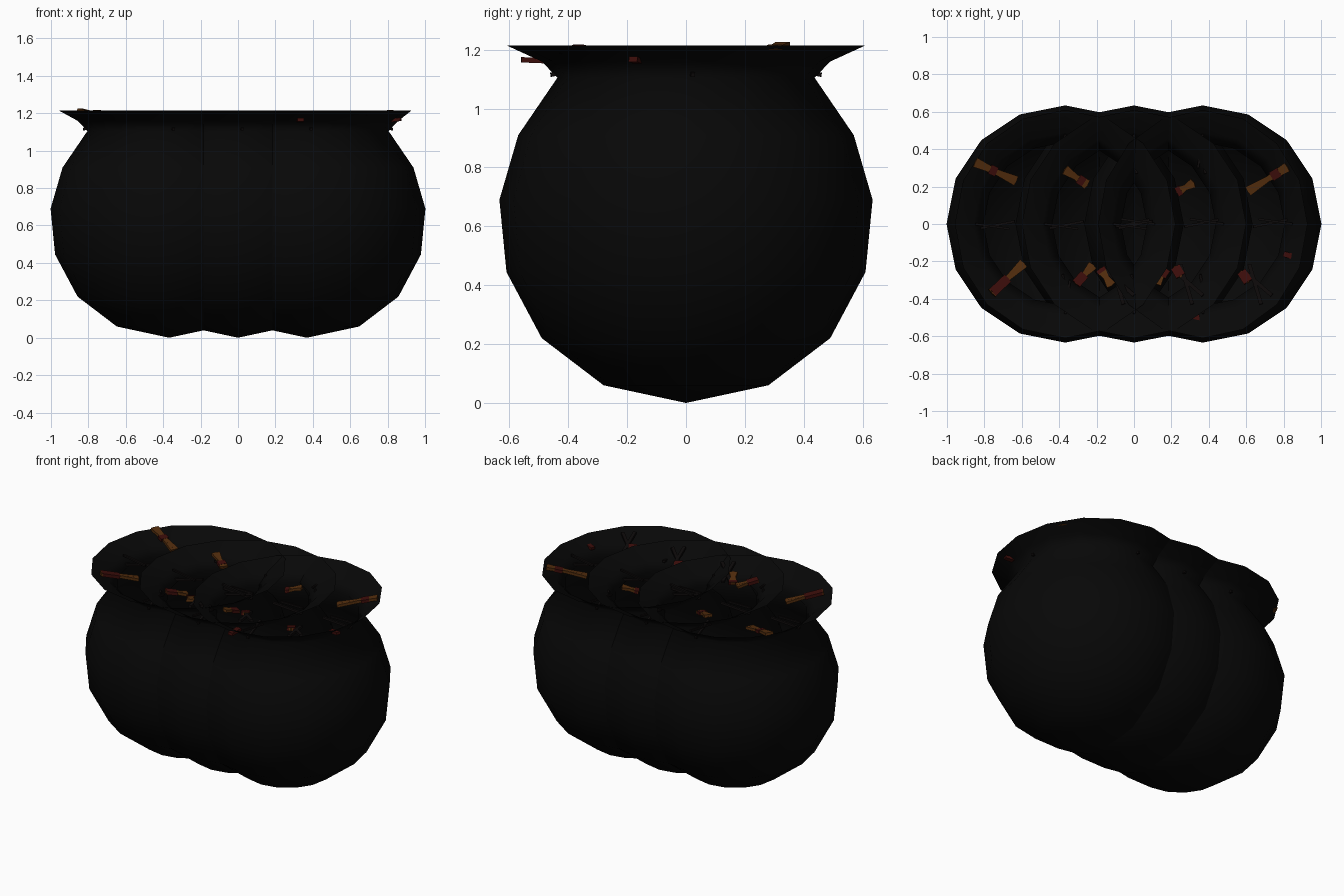
import bpy, bmesh, math
from mathutils import Matrix, Vector

if "Cube" in bpy.data.objects:
    bpy.data.objects.remove(bpy.data.objects["Cube"])


def material(name, rgb):
    m = bpy.data.materials.new(name)
    m.diffuse_color = (*rgb, 1)
    m.use_nodes = True
    m.node_tree.nodes["Principled BSDF"].inputs["Base Color"].default_value = m.diffuse_color
    return m


BLACK = material("soot black", (0.0022, 0.0022, 0.0022))
CHAR = material("charred wood", (0.004, 0.003, 0.003))
ORANGE = material("ember orange", (0.085, 0.026, 0.004))
RED = material("ember red", (0.045, 0.004, 0.003))

# pot profile: radius, height
PROFILE = [(0.28, 0.06), (0.49, 0.22), (0.61, 0.445), (0.634, 0.69),
           (0.57, 0.91), (0.437, 1.105), (0.49, 1.16), (0.61, 1.215)]
SIDES = 16


def link(name, bm, mats):
    me = bpy.data.meshes.new(name)
    bm.to_mesh(me)
    bm.free()
    for m in mats:
        me.materials.append(m)
    ob = bpy.data.objects.new(name, me)
    bpy.context.collection.objects.link(ob)
    return ob


def pot(name, cx, rim_x):
    """Open round pot with a narrow neck and a flared rim."""
    bm = bmesh.new()
    rings = []
    for k, (r, z) in enumerate(PROFILE):
        rx = rim_x if k == len(PROFILE) - 1 else r
        rings.append([bm.verts.new((cx + rx * math.cos(i * math.tau / SIDES),
                                    r * math.sin(i * math.tau / SIDES), z))
                      for i in range(SIDES)])
    base = bm.verts.new((cx, 0, 0))
    for i in range(SIDES):
        j = (i + 1) % SIDES
        bm.faces.new((base, rings[0][j], rings[0][i]))
        for a, b in zip(rings, rings[1:]):
            bm.faces.new((a[i], a[j], b[j], b[i]))
    for f in bm.faces:
        f.smooth = True
    return link(name, bm, [BLACK])


def bar(bm, a, b, width, height, mat):
    """Thin box running from a to b."""
    a, b = Vector(a), Vector(b)
    d = b - a
    rot = d.to_track_quat('X', 'Z').to_matrix().to_4x4()
    mtx = Matrix.Translation((a + b) / 2) @ rot @ Matrix.Diagonal((d.length, width, height, 1))
    vs = bmesh.ops.create_cube(bm, size=1, matrix=mtx)["verts"]
    for f in {f for v in vs for f in v.link_faces}:
        f.material_index = mat


def polar(cx, r, deg, z):
    t = math.radians(deg)
    return (cx + r * math.cos(t), r * math.sin(t), z)


def char_twigs(name, cx):
    """Plain charred twigs around the neck."""
    bm = bmesh.new()
    for deg in range(0, 360, 90):
        bar(bm, polar(cx, 0.27, deg - 3, 1.15), polar(cx, 0.46, deg + 3, 1.115), 0.014, 0.014, 0)
        bar(bm, polar(cx, 0.30, deg + 5, 1.15), polar(cx, 0.48, deg, 1.165), 0.012, 0.012, 0)
    # burnt pair in the front right corner
    for s in (-4, 4):
        bar(bm, polar(cx, 0.33, -45 - s, 1.16), polar(cx, 0.53, -50 + s, 1.195), 0.02, 0.016, 0)
    return link(name, bm, [CHAR])


def glowing_twigs(name, cx, pieces):
    """Crossed glowing twigs: inner end, outer end, red span along the length."""
    bm = bmesh.new()

    def at(p):
        r = math.hypot(p[0] - cx, p[1])
        return Vector((p[0], p[1], 1.162 + (r - 0.33) * 0.22))
    for x0, y0, x1, y1, r0, r1 in pieces:
        a, b = at((x0, y0)), at((x1, y1))
        side = Vector((a.y - b.y, b.x - a.x, 0)).normalized() * 0.012
        for s in (-1, 1):
            bar(bm, a - side * s, b + side * s, 0.03, 0.018, 0)
        bar(bm, a.lerp(b, r0), a.lerp(b, r1), 0.052, 0.021, 1)
    return link(name, bm, [ORANGE, RED])


POTS = {
    "left": (-0.368, 0.59, [(-0.63, 0.23, -0.85, 0.33, 0.48, 0.64),
                            (-0.59, -0.21, -0.76, -0.37, 0.5, 0.98),
                            (-0.12, -0.33, -0.18, -0.24, 0.8, 1.0)]),
    "middle": (0.0, 0.60, [(-0.25, 0.21, -0.37, 0.29, 0.15, 0.4),
                           (-0.22, -0.22, -0.31, -0.32, 0.5, 1.0),
                           (0.23, 0.17, 0.32, 0.22, 0.0, 0.25),
                           (0.22, -0.23, 0.25, -0.28, 0.0, 0.98)]),
    "right": (0.368, 0.56, [(0.61, 0.175, 0.82, 0.305, 0.6, 0.8),
                            (0.17, -0.24, 0.12, -0.32, 0.0, 0.5),
                            (0.575, -0.255, 0.61, -0.31, 0.0, 1.0)]),
}
for side, (cx, rim, pieces) in POTS.items():
    pot(side + "_pot", cx, rim)
    char_twigs(side + "_char_twigs", cx)
    glowing_twigs(side + "_glowing_twigs", cx, pieces)

# embers poking out through the rim
bm = bmesh.new()
bar(bm, (0.33, -0.46, 1.162), (0.335, -0.56, 1.166), 0.035, 0.018, 1)
bar(bm, (0.80, -0.16, 1.16), (0.87, -0.18, 1.168), 0.03, 0.018, 1)
link("rim_embers", bm, [ORANGE, RED])
